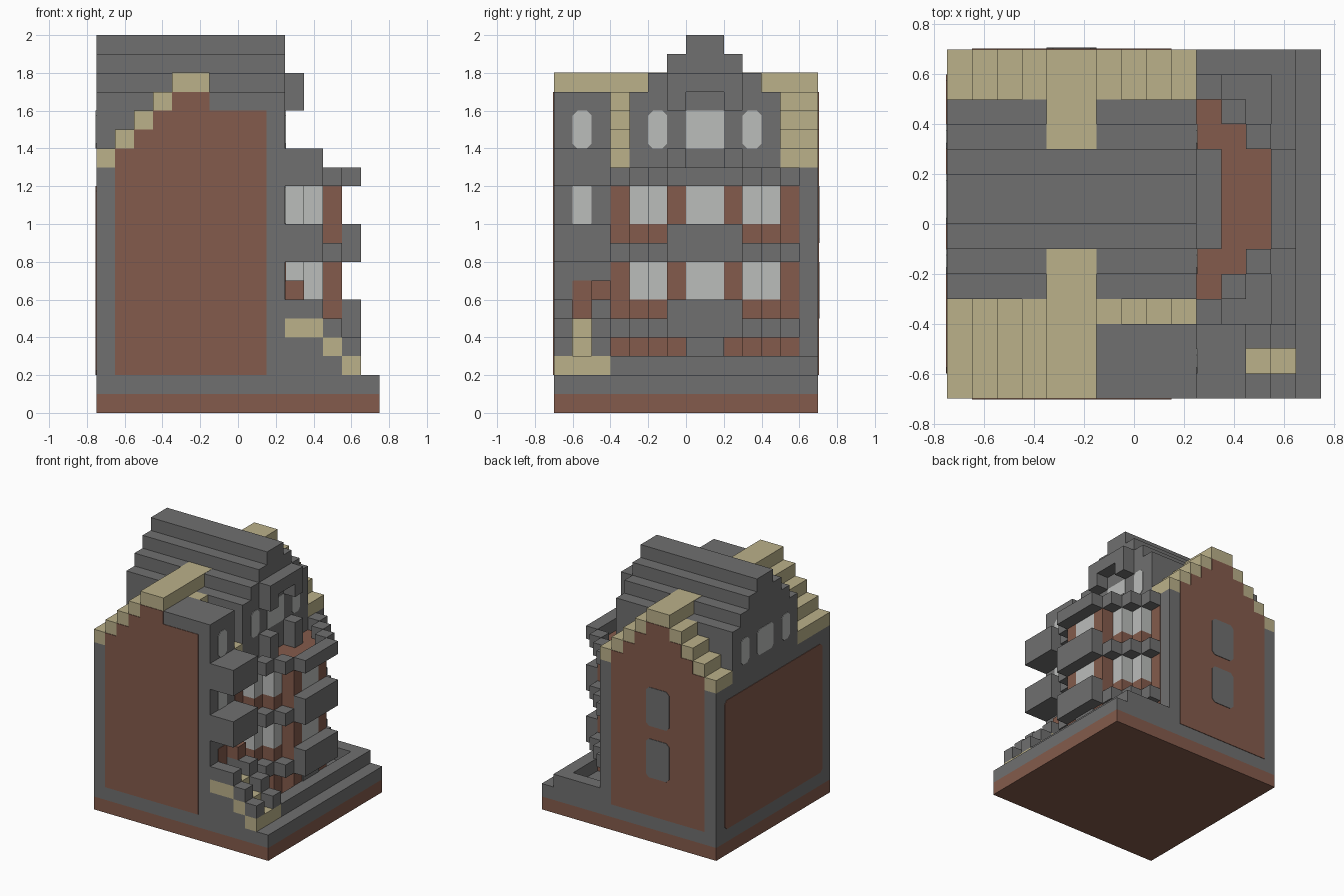
import bpy, bmesh
from mathutils import Vector

cube = bpy.data.objects.get("Cube")
if cube:
    bpy.data.objects.remove(cube, do_unlink=True)


def material(name, rgb):
    m = bpy.data.materials.new(name)
    m.use_nodes = True
    m.diffuse_color = (*rgb, 1)
    m.node_tree.nodes["Principled BSDF"].inputs["Base Color"].default_value = (*rgb, 1)
    return m


GRAY = material("stone_gray", (0.162, 0.162, 0.162))
BROWN = material("brick_brown", (0.231, 0.105, 0.072))
TAN = material("roof_tan", (0.497, 0.44, 0.254))
LIGHT = material("window_light", (0.497, 0.509, 0.497))


def finish(name, mat, bm):
    bmesh.ops.recalc_face_normals(bm, faces=bm.faces)
    mesh = bpy.data.meshes.new(name)
    bm.to_mesh(mesh)
    bm.free()
    mesh.materials.append(mat)
    bpy.context.collection.objects.link(bpy.data.objects.new(name, mesh))


def part(name, mat, boxes):
    """One object from boxes given as x0, x1, y0, y1, z0, z1."""
    bm = bmesh.new()
    for x0, x1, y0, y1, z0, z1 in boxes:
        made = bmesh.ops.create_cube(bm, size=1)
        for v in made["verts"]:
            v.co = Vector((x1 if v.co.x > 0 else x0,
                           y1 if v.co.y > 0 else y0,
                           z1 if v.co.z > 0 else z0))
    finish(name, mat, bm)


def plate(name, mat, axis, at, outline, thick=0.004):
    """Thin flat panel; axis 'x' or 'y', outline in (other axis, z)."""
    bm = bmesh.new()
    put = (lambda u, z: (at, u, z)) if axis == "x" else (lambda u, z: (u, at, z))
    face = bm.faces.new([bm.verts.new(put(u, z)) for u, z in outline])
    out = bmesh.ops.extrude_face_region(bm, geom=[face])
    step = thick if at > 0 else -thick
    move = Vector((step, 0, 0)) if axis == "x" else Vector((0, step, 0))
    verts = [g for g in out["geom"] if isinstance(g, bmesh.types.BMVert)]
    bmesh.ops.translate(bm, verts=verts, vec=move)
    finish(name, mat, bm)


def pane(u0, u1, z0, z1, c=0.025):
    """Rectangle with clipped corners."""
    return [(u0 + c, z0), (u1 - c, z0), (u1, z0 + c), (u1, z1 - c),
            (u1 - c, z1), (u0 + c, z1), (u0, z1 - c), (u0, z0 + c)]


L, R, F, B = -0.75, 0.25, -0.7, 0.7   # house extents

# Ground slab and main walls
part("brick_base", BROWN, [(L, 0.75, F, B, 0, 0.1)])
part("stone_base", GRAY, [(L, 0.75, F, B, 0.1, 0.2)])
part("house_walls", GRAY, [(L, R, F, B, 0.2, 1.3)])
part("corner_tower", GRAY, [(-0.15, R, F, -0.4, 1.3, 1.7)])

# Main stepped roof along x
part("main_roof", GRAY, [(L, R, -0.3, 0.5, 1.3, 1.7)] +
     [(L, R, -0.2 + k / 10, 0.4 - k / 10, 1.7 + k / 10, 1.8 + k / 10) for k in range(3)])

# Stepped cross-gable roofs
front, back = [], []
for k in range(4):
    x0, x1, z0 = L + k / 10, R - k / 10, 1.3 + k / 10
    front.append((x0, -0.15, F, -0.3, z0, z0 + 0.1))
    front.append((-0.15, x1, -0.4, -0.3, z0, z0 + 0.1))
    back.append((x0, x1, 0.5, B, z0, z0 + 0.1))
front.append((-0.35, -0.15, F, -0.1, 1.7, 1.802))
back.append((-0.35, -0.15, 0.3, B, 1.7, 1.802))
part("front_gable_roof", TAN, front)
part("back_gable_roof", TAN, back)

# Brick wall panels following the roof steps
rise = [(-0.65, 0.2), (-0.65, 1.4)]
for k in range(3):
    x, z = -0.55 + k / 10, 1.4 + k / 10
    rise += [(x, z), (x, z + 0.1)]
fall = [(-0.5 - x, z) for x, z in reversed(rise)]
plate("front_brick_panel", BROWN, "y", F,
      rise + [(-0.15, 1.7), (-0.15, 1.6), (0.15, 1.6), (0.15, 0.2)])
plate("back_brick_panel", BROWN, "y", B, rise + fall)
plate("side_brick_panel", BROWN, "x", L, pane(-0.6, 0.6, 0.2, 1.2))
for i, z in enumerate((0.5, 0.9)):
    plate(f"back_blind_window_{i}", GRAY, "y", B, pane(-0.35, -0.15, z, z + 0.3), 0.008)

# Gable and tower windows
for side, x in (("left", R), ("right", L)):
    for i, (a, b) in enumerate(((-0.2, -0.1), (0, 0.2), (0.3, 0.4))):
        clip = 0.003 if i == 1 and x == R else 0.025
        plate(f"{side}_gable_window_{i}", LIGHT, "x", x, pane(a, b, 1.4, 1.6, clip))
plate("tower_window", LIGHT, "x", R, pane(-0.6, -0.5, 1.4, 1.6))
plate("upper_porch_window", LIGHT, "x", R, pane(-0.6, -0.5, 1.0, 1.2, 0.003))
plate("porch_door", BROWN, "x", R, pane(-0.6, -0.5, 0.5, 0.7, 0.003))

# Hood and feet around the balcony door
ends = ((-0.1, 0), (0.2, 0.3))
part("balcony_door_hood", GRAY, [(R, 0.35, a, b, 1.6, 1.8) for a, b in ends] +
     [(R, 0.35, 0, 0.2, 1.7, 1.8)])
part("balcony_door_feet", GRAY, [(R, 0.35, a, b, 1.2, 1.4) for a, b in ends])

# Stepped bay: half-profile (offset from the centre line y = 0.1, depth)
brick, glass, bands, floor = [], [], [], []
for near, far, x, glazed in ((0.4, 0.5, R, False), (0.3, 0.4, 0.35, True),
                             (0.2, 0.3, 0.45, True), (0.1, 0.2, 0.55, False),
                             (0, 0.1, 0.55, True)):
    for s in (-1, 1):
        a, b = sorted((0.1 + s * near, 0.1 + s * far))
        face = x + 0.005 if x == R else x
        brick += [(R, face, a, b, z, z + 0.2) for z in (0.2, 0.4, 0.8)]
        (glass if glazed else brick).extend(
            (R, face, a, b, z, z + 0.2) for z in (0.6, 1.0))
        bands += [(x, x + 0.1, a, b, z, z + 0.1) for z in (0.4, 0.8, 1.2)]
        if x > R:
            floor.append((R, x, a, b, 1.2, 1.205))
part("bay_brickwork", BROWN, brick)
part("bay_windows", LIGHT, glass)
part("bay_ledges", GRAY, bands)
part("terrace_floor", BROWN, floor)
part("bay_balconies", GRAY, [(0.55, 0.65, -0.1, 0.3, z, z + 0.1) for z in (0.5, 0.9)])
part("bay_foot", GRAY, [(0.55, 0.558, 0, 0.2, 0.2, 0.4)])

# Porch canopies beside the bay
part("porch_canopies", GRAY, [(R, 0.45, F, -0.4, 0.8, 1.0), (R, 0.45, F, -0.4, 1.2, 1.4)])
part("porch_ledge", BROWN, [(R, 0.35, -0.5, -0.4, 0.6, 0.7)])

# Porch stairs with side rails
treads, rails, support = [], [], []
for x0, x1, z in ((R, 0.45, 0.4), (0.45, 0.55, 0.3), (0.55, 0.65, 0.2)):
    treads.append((x0, x1, F, -0.4, z, z + 0.1))
    rails += [(x0, x1, y, y + 0.1, z + 0.1, z + 0.2) for y in (F, -0.5)]
    if z > 0.2:
        support.append((x0, x1, F, -0.4, 0.2, z))
part("stair_treads", TAN, treads)
part("stair_rails", GRAY, rails)
part("stair_support", GRAY, support)

# Low garden wall
part("garden_wall", GRAY, [(0.55, 0.65, -0.4, B, 0.2, 0.3), (R, 0.55, 0.6, B, 0.2, 0.3)])
